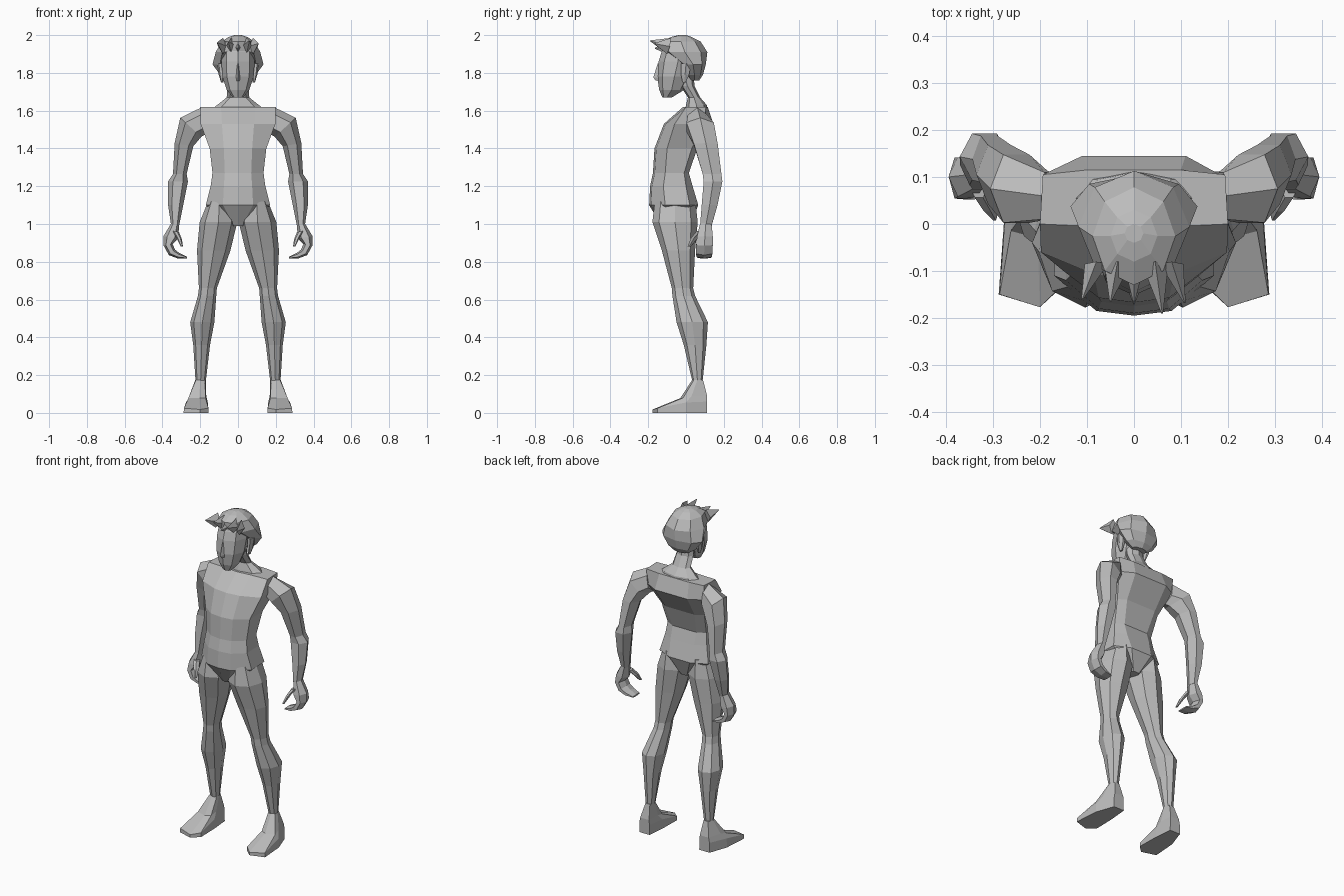
import bpy, bmesh, math
from mathutils import Vector

skin = bpy.data.materials.new("plain_grey")
skin.diffuse_color = (0.5, 0.5, 0.5, 1)


def loft(name, rings, mirror=False):
    """Skin a list of equal-length point rings and close both ends."""
    bm = bmesh.new()
    loops = [[bm.verts.new(p) for p in r] for r in rings]
    n = len(loops[0])
    for a, b in zip(loops, loops[1:]):
        for i in range(n):
            j = (i + 1) % n
            bm.faces.new((a[i], a[j], b[j], b[i]))
    bm.faces.new(loops[0])
    bm.faces.new(loops[-1])
    bmesh.ops.recalc_face_normals(bm, faces=bm.faces)
    me = bpy.data.meshes.new(name)
    bm.to_mesh(me)
    bm.free()
    me.materials.append(skin)
    ob = bpy.data.objects.new(name, me)
    bpy.context.collection.objects.link(ob)
    if mirror:
        ob.modifiers.new("mirror", 'MIRROR').use_mirror_merge = False
    return ob


def box_ring(z, x0, x1, y0, y1, n=8):
    """Horizontal oval ring filling a rectangle."""
    cx, cy, rx, ry = (x0 + x1) / 2, (y0 + y1) / 2, (x1 - x0) / 2, (y1 - y0) / 2
    return [(cx + rx * math.cos(2 * math.pi * i / n),
             cy + ry * math.sin(2 * math.pi * i / n), z) for i in range(n)]


def limb_ring(x, y, z, rx, ry, deg, n=6):
    """Oval ring turned about the y axis, for bent limbs."""
    a = math.radians(deg)
    out = Vector((math.cos(a), 0, math.sin(a)))
    pts = []
    for i in range(n):
        t = 2 * math.pi * i / n
        pts.append(Vector((x, y, z)) + out * rx * math.cos(t)
                   + Vector((0, ry * 1.1 * math.sin(t), 0)))
    return pts


def torso_ring(z, wf, ws, wb, yf, ys, yt, yb):
    """Symmetric ring: front, side front, side back, back."""
    half = [(wf, yf + 0.01), (ws, ys), (ws * 0.97, yt), (wb, yb)]
    right = [(x, y, z) for x, y in half]
    left = [(-x, y, z) for x, y in reversed(half)]
    return [(0, yf, z)] + right + [(0, yb, z)] + left


# Torso from crotch to shoulders
loft("torso", [torso_ring(*r) for r in (
    (0.99, .02, .04, .02, -.13, -.08, -.02, .02),
    (1.10, .08, .170, .07, -.195, -.11, .02, .065),
    (1.20, .075, .145, .08, -.19, -.12, .00, .035),
    (1.27, .07, .135, .08, -.175, -.11, -.01, .015),
    (1.40, .075, .150, .10, -.167, -.10, .03, .06),
    (1.53, .085, .198, .11, -.117, -.06, .10, .145),
    (1.62, .09, .200, .10, -.015, .00, .105, .115))])

# Neck with sloping base
loft("neck", [box_ring(*r) for r in (
    (1.60, -.15, .15, -.005, .115), (1.63, -.11, .11, .0, .11),
    (1.67, -.06, .06, .01, .075), (1.73, -.055, .055, -.03, .045),
    (1.80, -.05, .05, -.06, .04))])

# Head, tapering to the chin
loft("head", [box_ring(*r) for r in (
    (1.67, -.028, .028, -.125, -.075), (1.71, -.06, .06, -.142, -.01),
    (1.78, -.083, .083, -.152, .03), (1.86, -.088, .088, -.145, .06),
    (1.91, -.085, .085, -.13, .06), (1.96, -.06, .06, -.10, .04))])

# Nose wedge
loft("nose", [
    [(-.012, -.135, 1.755), (.012, -.135, 1.755), (0, -.16, 1.76)],
    [(-.016, -.135, 1.775), (.016, -.135, 1.775), (0, -.173, 1.775)],
    [(-.008, -.135, 1.85), (.008, -.135, 1.85), (0, -.150, 1.85)]])

# Ears
loft("ear", [box_ring(*r, n=6) for r in (
    (1.75, .078, .09, -.02, .0), (1.79, .075, .102, -.03, .02),
    (1.85, .075, .11, -.03, .03))], True)

# Hair cap, wide at the back of the skull
loft("hair", [box_ring(*r) for r in (
    (1.76, -.05, .05, .02, .07), (1.79, -.095, .095, .0, .09),
    (1.845, -.135, .135, -.03, .105), (1.91, -.118, .118, -.125, .113),
    (1.965, -.088, .088, -.13, .078), (1.99, -.05, .05, -.08, .03),
    (2.00, -.02, .02, -.04, .0))])

# Forward hair spikes: base x, tip x, tip y, tip z, half width
for i, (bx, tx, ty, tz, w) in enumerate((
        (.045, .06, -.19, 1.97, .028), (-.035, -.05, -.165, 1.965, .028),
        (.08, .108, -.168, 1.955, .025), (-.08, -.11, -.16, 1.96, .025),
        (.0, .0, -.165, 1.93, .022))):
    base = [(bx - w, -.085, 1.94), (bx, -.10, 1.90),
            (bx + w, -.085, 1.94), (bx, -.08, 1.985)]
    tip = [(tx - .002, ty, tz), (tx, ty, tz - .002),
           (tx + .002, ty, tz), (tx, ty, tz + .002)]
    loft("hair_spike_%d" % (i + 1), [base, tip])

# Arms from shoulder to wrist
loft("arm", [limb_ring(*r) for r in (
    (.185, .06, 1.545, .072, .052, 82), (.250, .075, 1.512, .075, .076, 42),
    (.286, .105, 1.42, .050, .066, 10), (.308, .138, 1.265, .036, .052, 0),
    (.318, .143, 1.225, .053, .052, 0), (.330, .125, 1.10, .040, .044, 0),
    (.333, .105, .99, .021, .032, 5))], True)

# Hands with inward curled fingers
loft("hand", [limb_ring(*r) for r in (
    (.333, .105, 1.0, .021, .032, 10), (.355, .10, .93, .040, .044, 8),
    (.370, .098, .89, .024, .046, -10), (.350, .096, .85, .022, .046, -42),
    (.315, .096, .832, .015, .042, -75), (.270, .096, .822, .005, .034, -90))],
    True)
loft("thumb", [limb_ring(*r) for r in (
    (.330, .075, .96, .018, .02, 10), (.312, .045, .925, .015, .019, 15),
    (.297, .016, .88, .006, .009, 0))], True)

# Legs from hip to ankle
loft("leg", [box_ring(*r) for r in (
    (1.12, .04, .158, -.165, .05), (1.01, .004, .203, -.178, .062),
    (.86, .040, .217, -.128, .048), (.66, .112, .207, -.075, .038),
    (.62, .115, .212, -.072, .048), (.48, .125, .253, -.05, .116),
    (.36, .148, .237, -.012, .108), (.17, .170, .225, .033, .088),
    (.14, .170, .225, .033, .088))], True)

# Feet: sole, toe edge, instep, ankle
sole = [(.155, -.135), (.20, -.177), (.288, -.150), (.277, 0),
        (.238, .112), (.168, .112), (.158, 0)]
edge_z = (.025, .018, .025, .055, .06, .06, .055)
instep = [(.172, -.015, .080), (.205, -.03, .078), (.262, -.015, .080),
          (.255, .03, .09), (.232, .112, .09), (.172, .112, .09),
          (.168, .03, .09)]
ankle = [(.175, .045, .175), (.20, .033, .175), (.222, .042, .175),
         (.226, .06, .175), (.212, .09, .175), (.182, .09, .175),
         (.170, .06, .175)]
loft("foot", [[(x, y, 0) for x, y in sole],
              [(.22 + (x - .22) * .97, y, z) for (x, y), z in zip(sole, edge_z)],
              instep, ankle], True)
